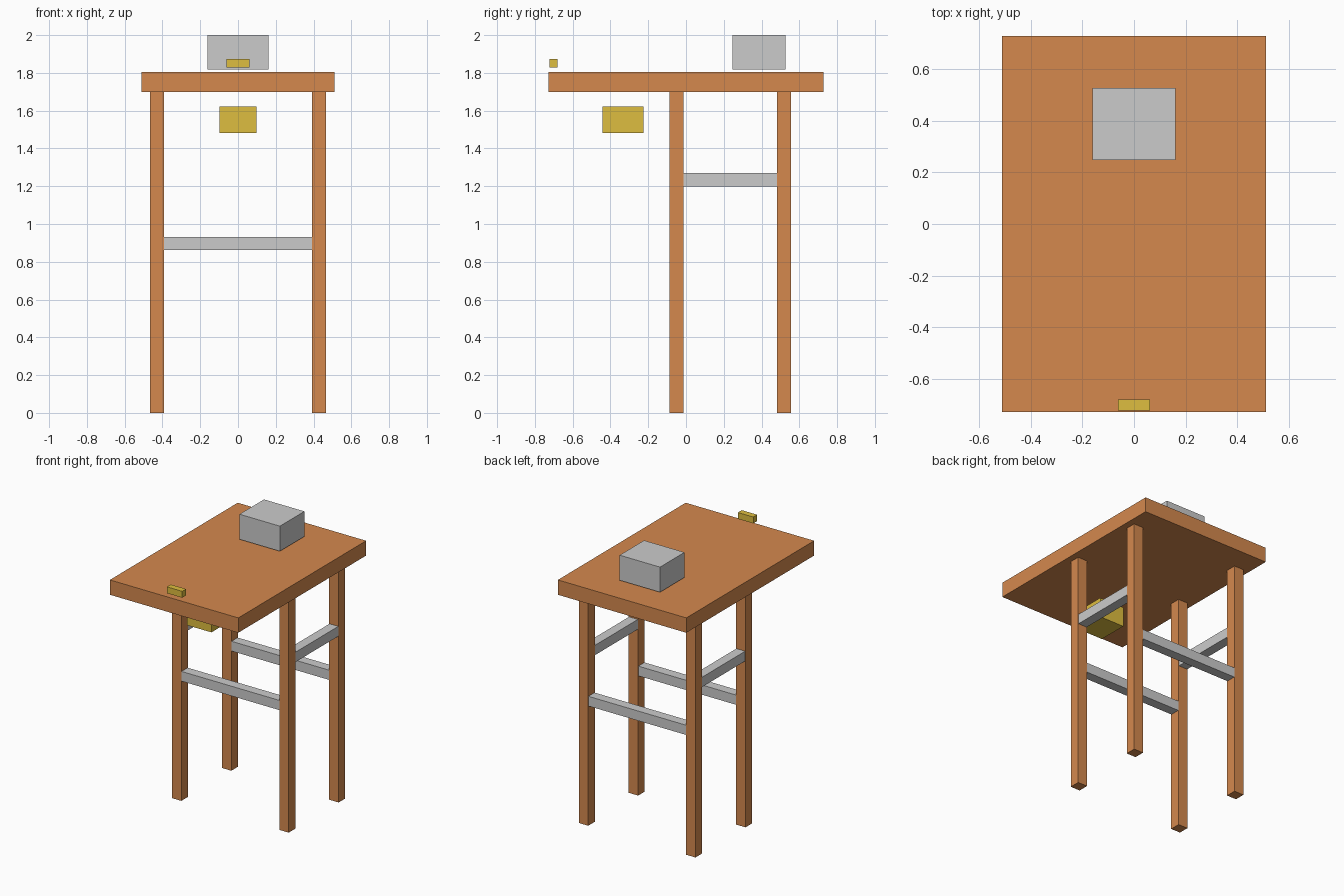
import bpy

if "Cube" in bpy.data.objects:
    bpy.data.objects.remove(bpy.data.objects["Cube"])


def material(name, rgb):
    m = bpy.data.materials.new(name)
    m.diffuse_color = (*rgb, 1)
    m.use_nodes = True
    m.node_tree.nodes["Principled BSDF"].inputs["Base Color"].default_value = m.diffuse_color
    return m


WOOD = material("orange_wood", (0.66, 0.25, 0.076))
YELLOW = material("yellow", (0.73, 0.51, 0.05))


def box(name, x, y, z, mat=None):
    """Box spanning the (min, max) ranges on each axis."""
    spans = (x, y, z)
    bpy.ops.mesh.primitive_cube_add(size=1, location=[(a + b) / 2 for a, b in spans])
    ob = bpy.context.object
    ob.name = name
    ob.scale = [b - a for a, b in spans]
    bpy.ops.object.transform_apply(location=False, rotation=False, scale=True)
    if mat:
        ob.data.materials.append(mat)
    return ob


LEG_X, FRONT_Y, BACK_Y = 0.428, -0.05, 0.519   # leg centres
LEG, RAIL = 0.0375, 0.035                      # half thicknesses


def around(c, half):
    return (c - half, c + half)


# Table top
box("table_top", (-0.512, 0.512), (-0.728, 0.728), (1.698, 1.805), WOOD)

# Legs and cross rails
for row, y in (("front", FRONT_Y), ("back", BACK_Y)):
    for side, s in (("left", -1), ("right", 1)):
        box(f"{row}_{side}_leg", around(s * LEG_X, LEG), around(y, LEG), (0, 1.698), WOOD)
    box(f"{row}_rail", (-LEG_X + LEG, LEG_X - LEG), around(y, RAIL), (0.862, 0.932))

# Side rails, set higher
for side, s in (("left", -1), ("right", 1)):
    box(f"{side}_rail", around(s * LEG_X, RAIL), (FRONT_Y + LEG, BACK_Y - LEG), (1.198, 1.269))

# Block above the rear of the top
box("top_block", (-0.161, 0.161), (0.247, 0.526), (1.819, 2.0))

# Small bar at the front edge and block under the overhang
box("front_bar", (-0.061, 0.061), (-0.723, -0.679), (1.828, 1.874), YELLOW)
box("under_block", (-0.098, 0.098), (-0.443, -0.226), (1.481, 1.623), YELLOW)
